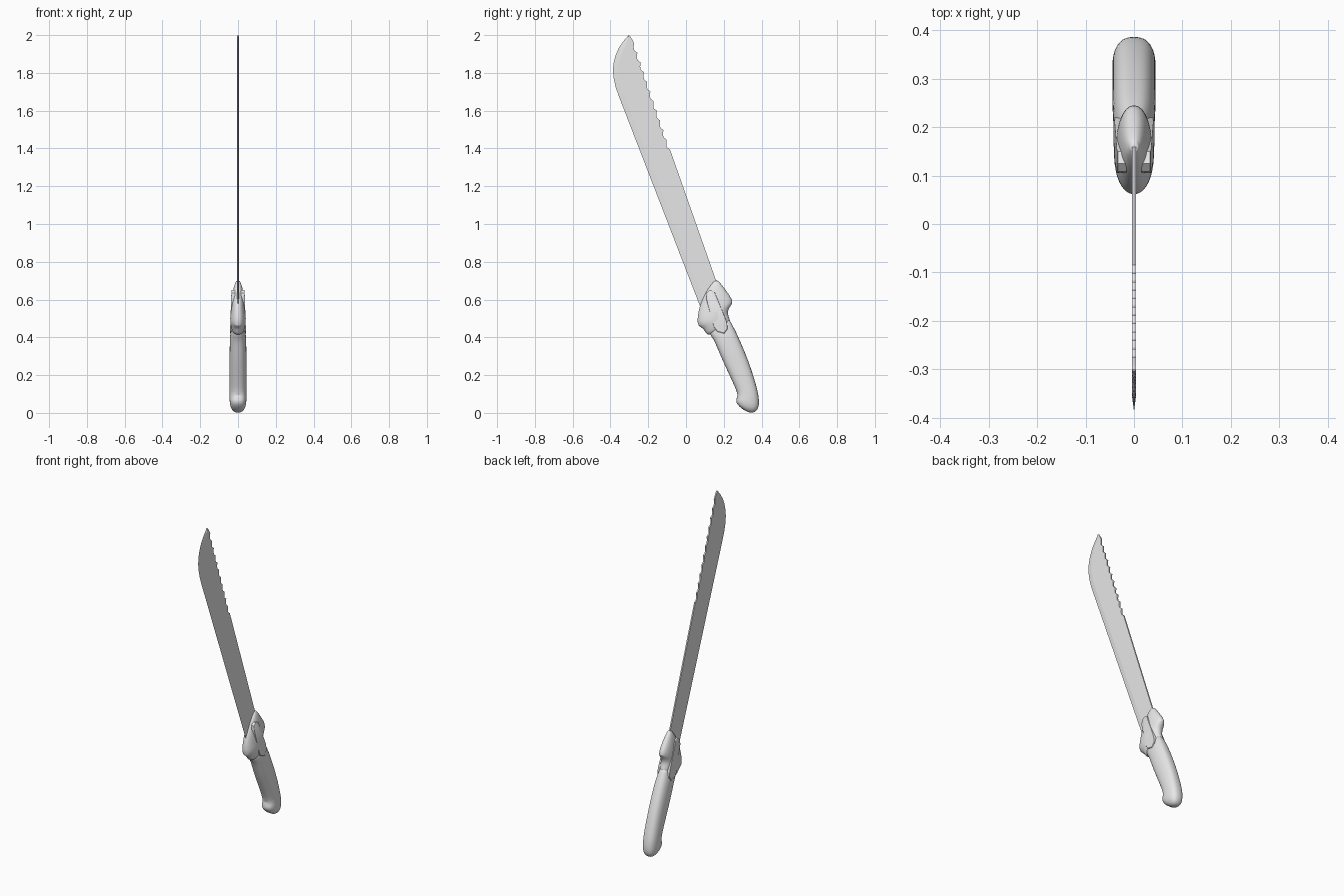
import bpy, bmesh, math

if "Cube" in bpy.data.objects:
    bpy.data.objects.remove(bpy.data.objects["Cube"])

steel = bpy.data.materials.new("light_grey")
steel.diffuse_color = (0.8, 0.8, 0.8, 1)
steel.use_nodes = True
steel.node_tree.nodes["Principled BSDF"].inputs["Base Color"].default_value = steel.diffuse_color


def finish(name, bm, angle):
    bmesh.ops.recalc_face_normals(bm, faces=bm.faces)
    me = bpy.data.meshes.new(name)
    bm.to_mesh(me)
    bm.free()
    ob = bpy.data.objects.new(name, me)
    bpy.context.collection.objects.link(ob)
    me.materials.append(steel)
    bpy.ops.object.select_all(action='DESELECT')
    ob.select_set(True)
    bpy.context.view_layer.objects.active = ob
    bpy.ops.object.shade_smooth_by_angle(angle=math.radians(angle))
    return ob


def loft(bm, rings):
    for a, b in zip(rings, rings[1:]):
        for i in range(len(a)):
            j = (i + 1) % len(a)
            bm.faces.new((a[i], a[j], b[j], b[i]))
    bm.faces.new(rings[0])
    bm.faces.new(rings[-1])


def lerp_table(table, z):
    for (y0, z0), (y1, z1) in zip(table, table[1:]):
        if z <= z1:
            return y0 + (y1 - y0) * (z - z0) / (z1 - z0)
    return table[-1][0]


# Grip and guard: one loft, (front y, z), (back y, z), half width
def grip(name, stations, power):
    bm = bmesh.new()
    n = 24
    rings = []
    for fy, fz, by, bz, w in stations:
        ring = []
        for i in range(n):
            a = 2 * math.pi * i / n
            c, s = math.cos(a), math.sin(a)
            t = 0.5 - 0.5 * math.copysign(abs(c) ** 0.9, c)
            x = w * math.copysign(abs(s) ** power, s)
            ring.append(bm.verts.new((x, fy + (by - fy) * t, fz + (bz - fz) * t)))
        rings.append(ring)
    loft(bm, rings)
    ob = finish(name, bm, 50)
    ob.modifiers.new("smooth", 'SUBSURF').levels = 1
    ob.modifiers["smooth"].render_levels = 1


grip("handle", [
    (.335, .000, .362, .001, .016), (.300, .018, .380, .018, .035),
    (.268, .045, .387, .042, .043), (.262, .070, .387, .070, .045),
    (.277, .092, .382, .105, .045), (.260, .135, .371, .150, .045),
    (.225, .210, .345, .235, .045), (.190, .285, .317, .310, .045),
    (.163, .350, .285, .385, .044), (.146, .390, .260, .440, .042),
    (.125, .415, .240, .475, .036), (.115, .450, .225, .510, .030)], 0.75)

grip("guard", [
    (.125, .405, .240, .470, .030), (.103, .421, .233, .490, .036),
    (.093, .448, .224, .515, .041), (.062, .458, .221, .535, .042),
    (.059, .495, .230, .560, .040), (.066, .540, .251, .582, .037),
    (.077, .580, .240, .610, .034), (.103, .637, .212, .648, .028),
    (.130, .678, .187, .682, .019), (.153, .703, .167, .703, .008)], 0.95)

# Raised side panels on the guard
outline = [(.105, .61), (.108, .635), (.125, .65), (.15, .643), (.217, .48),
           (.22, .445), (.203, .42), (.165, .43), (.148, .455)]
for side, label in ((1, "right"), (-1, "left")):
    bm = bmesh.new()
    rings = []
    for depth, k in ((-.02, 1), (-.002, 1), (0, .97)):
        ring = []
        for y, z in outline:
            x = .035 + (.65 - z) * .032 + depth
            ring.append(bm.verts.new((side * x, .162 + (y - .162) * k, .535 + (z - .535) * k)))
        rings.append(ring)
    loft(bm, rings)
    finish("guard_panel_" + label, bm, 30)

# Blade: horizontal slices from guard to tip, with a toothed back edge
front = [(.08, .55), (-.355, 1.675), (-.371, 1.72), (-.382, 1.765), (-.387, 1.81),
         (-.384, 1.85), (-.374, 1.89), (-.357, 1.93), (-.332, 1.968), (-.303, 2.0)]
back = [(.212 - .297 * i / 8, .55 + .845 * i / 8) for i in range(9)]
teeth, steps = 11, 5
for k in range(teeth):
    for j in range(1, steps + 1):
        u = j / steps
        f = (k + u) / teeth
        dip = .012 * math.sin(math.pi * u ** 0.6)
        back.append((-.085 - .19 * f - dip, 1.395 + .563 * f))
back += [(-.284, 1.975), (-.293, 1.99), (-.3, 1.999)]

bm = bmesh.new()
half = .004
rings = []
for y, z in back:
    fy = lerp_table(front, z)
    by = fy + min(.03, (y - fy) * .4)
    pts = [(0, fy), (half, by), (half, y), (-half, y), (-half, by)]
    rings.append([bm.verts.new((px, py, z)) for px, py in pts])
loft(bm, rings)
finish("blade", bm, 5)
